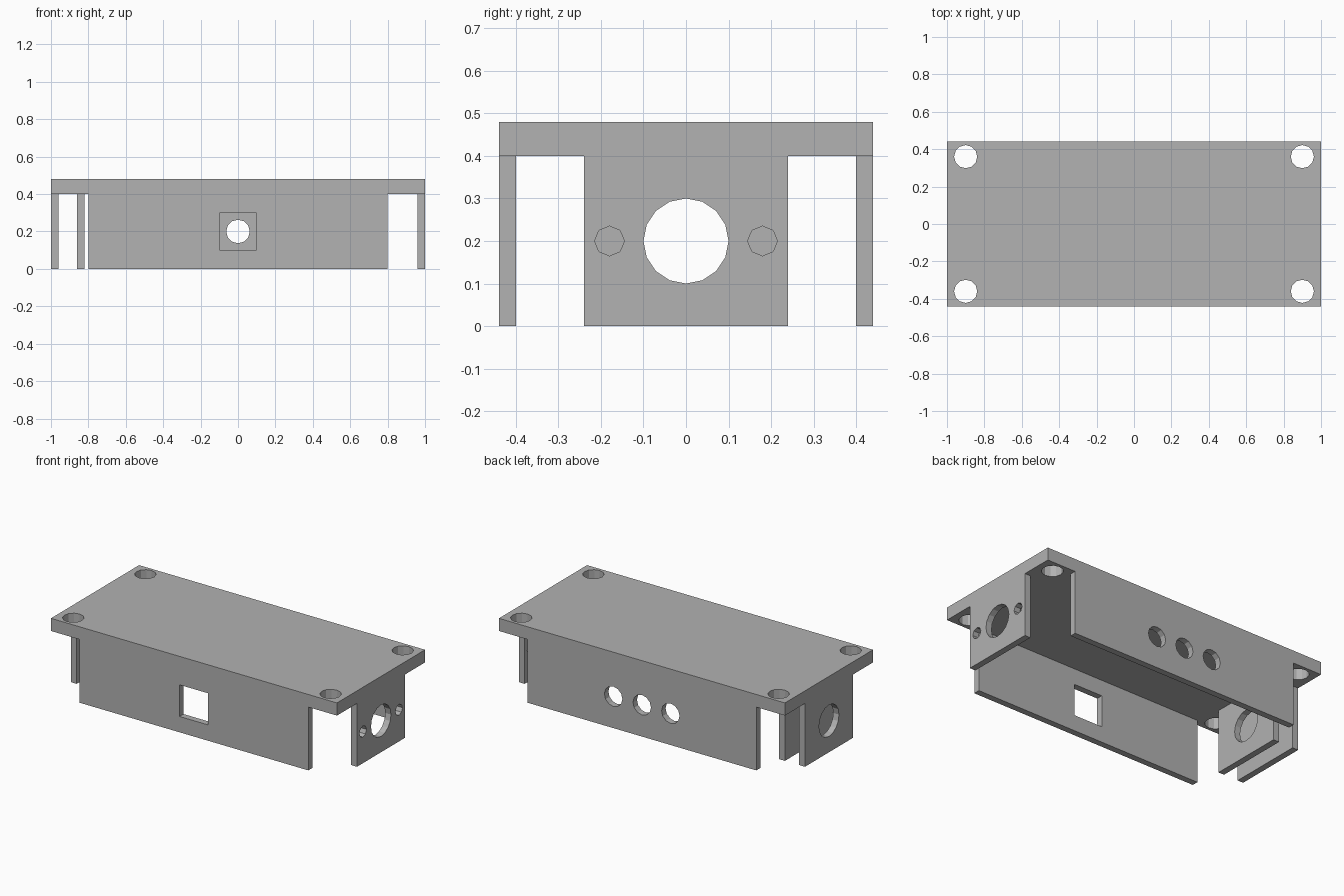
import bpy
import bmesh
from math import cos, sin, tau
from mathutils import Vector

cube = bpy.data.objects.get("Cube")
if cube:
    bpy.data.objects.remove(cube, do_unlink=True)

grey = bpy.data.materials.new("plain_grey")
grey.use_nodes = True
colour = (0.445, 0.445, 0.445, 1)
grey.diffuse_color = colour
grey.node_tree.nodes["Principled BSDF"].inputs["Base Color"].default_value = colour


def rect(u0, u1, v0, v1):
    return [(u0, v0), (u1, v0), (u1, v1), (u0, v1)]


def circle(u, v, radius, sides):
    return [(u + radius * cos(tau * i / sides), v + radius * sin(tau * i / sides))
            for i in range(sides)]


def panel(name, axis, start, end, loops):
    """Flat sheet with holes: the first loop is the outline, the rest are openings."""
    def place(u, v):
        return {"x": (start, u, v), "y": (u, start, v), "z": (u, v, start)}[axis]

    bm = bmesh.new()
    edges = []
    for loop in loops:
        verts = [bm.verts.new(place(u, v)) for u, v in loop]
        edges += [bm.edges.new((a, b)) for a, b in zip(verts, verts[1:] + verts[:1])]
    bmesh.ops.triangle_fill(bm, edges=edges, use_beauty=True, use_dissolve=False)
    # Thicken the sheet along its axis
    result = bmesh.ops.extrude_face_region(bm, geom=bm.faces[:], use_keep_orig=True)
    moved = [g for g in result["geom"] if isinstance(g, bmesh.types.BMVert)]
    shift = Vector([end - start if a == axis else 0 for a in "xyz"])
    bmesh.ops.translate(bm, verts=moved, vec=shift)
    bmesh.ops.recalc_face_normals(bm, faces=bm.faces[:])
    mesh = bpy.data.meshes.new(name)
    bm.to_mesh(mesh)
    bm.free()
    mesh.materials.append(grey)
    obj = bpy.data.objects.new(name, mesh)
    bpy.context.collection.objects.link(obj)
    return obj


THICK = 0.04
UNDER = 0.4
MID = 0.2

# Lid with a screw hole in each corner
corners = [circle(sx * 0.9, sy * 0.36, 0.062, 12) for sx in (-1, 1) for sy in (-1, 1)]
panel("lid", "z", UNDER, 0.48, [rect(-1, 1, -0.44, 0.44)] + corners)

# Long walls: square window in front, three round holes behind
long_side = rect(-0.8, 0.8, 0, UNDER)
panel("front_wall", "y", -0.44, -0.44 + THICK, [long_side, rect(-0.1, 0.1, 0.1, 0.3)])
panel("back_wall", "y", 0.44 - THICK, 0.44,
      [long_side] + [circle(x, MID, 0.063, 12) for x in (-0.2, 0, 0.2)])

# End walls and the inner divider, each with a large round hole
end_side = [rect(-0.24, 0.24, 0, UNDER), circle(0, MID, 0.1, 16)]
screws = [circle(y, MID, 0.035, 8) for y in (-0.18, 0.18)]
panel("left_end_wall", "x", 1 - THICK, 1, end_side + screws)
panel("right_end_wall", "x", -1, -1 + THICK, end_side)
panel("inner_divider", "x", -0.86, -0.86 + THICK, end_side)
